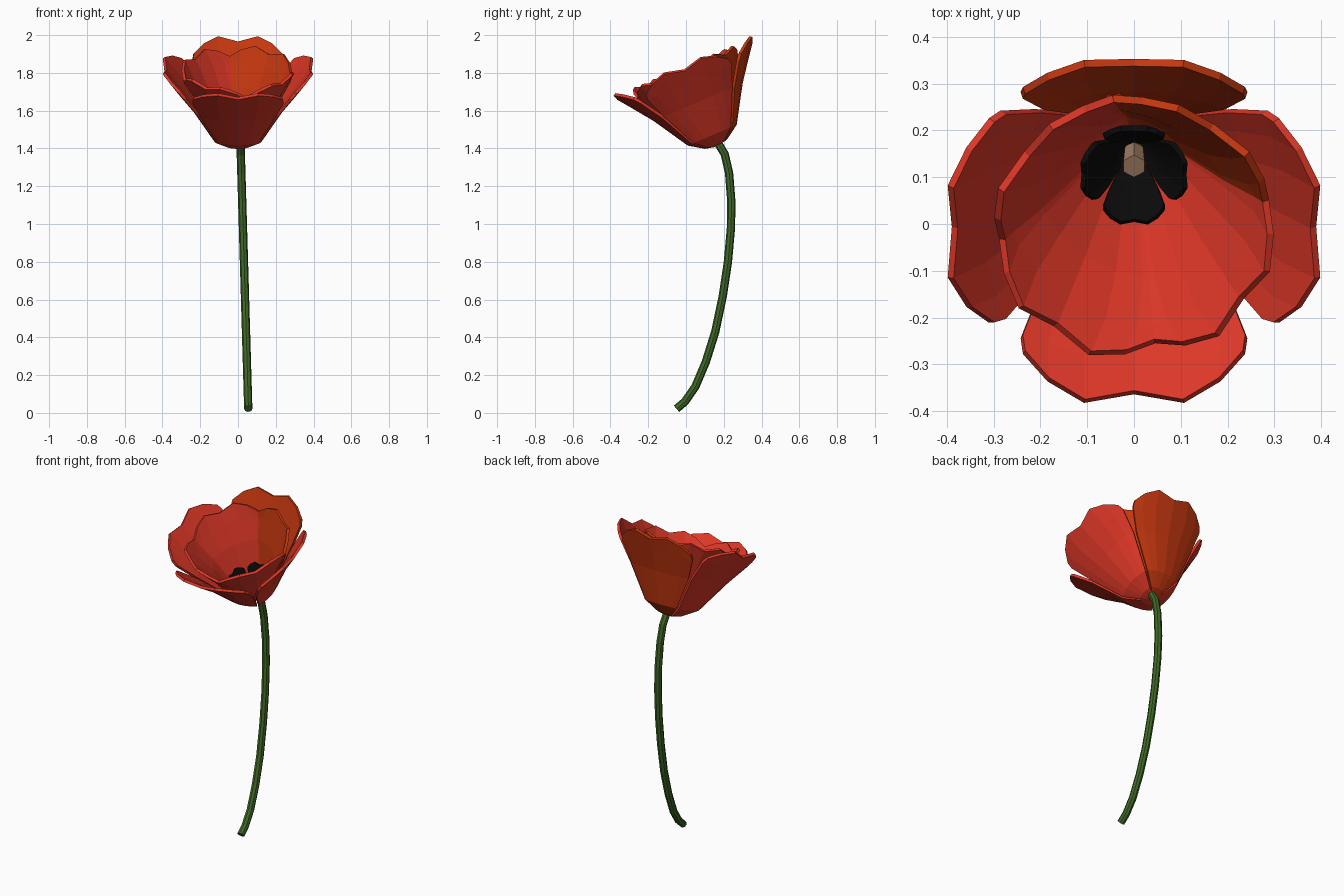
import bpy, bmesh, math
from mathutils import Matrix, Vector

if "Cube" in bpy.data.objects:
    bpy.data.objects.remove(bpy.data.objects["Cube"])


def material(name, rgb):
    m = bpy.data.materials.new(name)
    m.diffuse_color = (*rgb, 1)
    m.use_nodes = True
    m.node_tree.nodes["Principled BSDF"].inputs["Base Color"].default_value = m.diffuse_color
    return m


RED = material("petal red", (0.72, 0.038, 0.02))
ORANGE = material("petal orange red", (0.58, 0.04, 0.005))
BLACK = material("centre black", (0.003, 0.003, 0.003))
GREEN = material("stem green", (0.05, 0.14, 0.02))
TAN = material("pistil tan", (0.35, 0.2, 0.12))

# flower head frame: sits on the stem and nods forward
HEAD = Matrix.Translation((0, 0.16, 1.42)) @ Matrix.Rotation(math.radians(23), 4, 'X')

# petal rows: distance from axis, height, half width
ROWS = [(0.015, 0.0, 0.02), (0.06, 0.01, 0.045), (0.135, 0.06, 0.105),
        (0.25, 0.25, 0.195), (0.335, 0.365, 0.24), (0.388, 0.435, 0.235)]
# petal columns: position across the width, extra length at the lobed tip
COLS = [(-1, -0.05), (-0.78, -0.005), (-0.45, 0.025), (0, -0.008),
        (0.45, 0.025), (0.78, -0.005), (1, -0.05)]


def mesh_object(name, bm, mat):
    me = bpy.data.meshes.new(name)
    bm.to_mesh(me)
    bm.free()
    me.materials.append(mat)
    ob = bpy.data.objects.new(name, me)
    bpy.context.collection.objects.link(ob)
    return ob


def petal(name, angle, mat, rs=1.0, hs=1.0, ws=1.0, curl=0.055, thick=0.016):
    bm = bmesh.new()
    grid = []
    for i, (r, h, w) in enumerate(ROWS):
        row = []
        for u, ext in COLS:
            e = ext if i == len(ROWS) - 1 else 0
            rr = (r + 0.6 * e) * rs - curl * u * u * w / 0.24
            row.append(bm.verts.new((rr, u * w * ws, (h + 0.8 * e) * hs)))
        grid.append(row)
    for a, b in zip(grid, grid[1:]):
        for j in range(len(COLS) - 1):
            bm.faces.new((a[j], a[j + 1], b[j + 1], b[j]))
    ob = mesh_object(name, bm, mat)
    ob.matrix_world = HEAD @ Matrix.Rotation(math.radians(angle), 4, 'Z')
    mod = ob.modifiers.new("thickness", 'SOLIDIFY')
    mod.thickness = thick
    mod.offset = 0
    return ob


# outer, inner and black centre petals, four of each
for k in range(4):
    petal(f"outer_petal_{k + 1}", k * 90, ORANGE if k == 1 else RED)
    petal(f"inner_petal_{k + 1}", k * 90 + 54, ORANGE if k == 0 else RED,
          rs=0.74, hs=0.98, ws=0.86, curl=0.065)
    petal(f"centre_petal_{k + 1}", k * 90, BLACK,
          rs=0.28, hs=0.32, ws=0.27, curl=0.015, thick=0.012)

# pistil
bm = bmesh.new()
bmesh.ops.create_cone(bm, cap_ends=True, segments=6, radius1=0.022, radius2=0.026,
                      depth=0.09, matrix=HEAD @ Matrix.Translation((0, 0, 0.048)))
mesh_object("pistil", bm, TAN)

# stem: swept tube along a bowed path
PATH = [(-0.05, 0.022), (-0.005, 0.06), (0.05, 0.14), (0.105, 0.27), (0.155, 0.43),
        (0.195, 0.62), (0.222, 0.8), (0.238, 0.98), (0.24, 1.12), (0.228, 1.27),
        (0.205, 1.37), (0.165, 1.435)]
curve = bpy.data.curves.new("stem", 'CURVE')
curve.dimensions = '3D'
curve.bevel_depth = 0.022
curve.bevel_resolution = 2
curve.use_fill_caps = True
spline = curve.splines.new('POLY')
spline.points.add(len(PATH) - 1)
for p, (y, z) in zip(spline.points, PATH):
    p.co = (0.055 - 0.042 * z / 1.43, y, z, 1)
spline.use_smooth = False
curve.materials.append(GREEN)
stem = bpy.data.objects.new("stem", curve)
bpy.context.collection.objects.link(stem)
